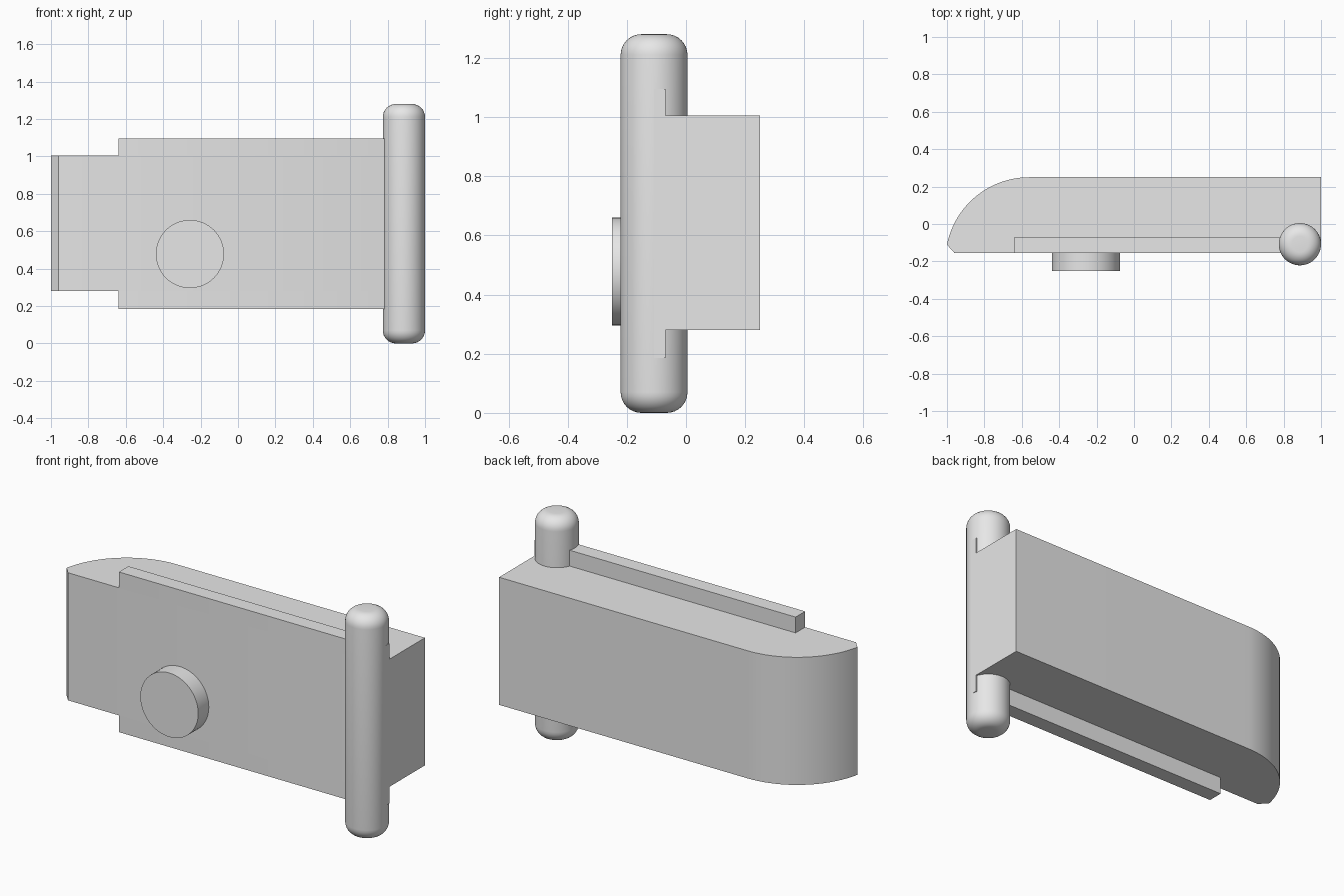
import bpy, bmesh
from math import radians, cos, sin, pi
from mathutils import Matrix

cube = bpy.data.objects.get("Cube")
if cube:
    bpy.data.objects.remove(cube, do_unlink=True)

grey = bpy.data.materials.new("plain_grey")
grey.use_nodes = True
grey.diffuse_color = (0.8, 0.8, 0.8, 1)
grey.node_tree.nodes["Principled BSDF"].inputs["Base Color"].default_value = (0.8, 0.8, 0.8, 1)


def finish(bm, name):
    """Turn a bmesh into a smooth-shaded object with sharp corners kept."""
    bmesh.ops.recalc_face_normals(bm, faces=bm.faces)
    mesh = bpy.data.meshes.new(name)
    bm.to_mesh(mesh)
    bm.free()
    mesh.materials.append(grey)
    obj = bpy.data.objects.new(name, mesh)
    bpy.context.collection.objects.link(obj)
    bpy.ops.object.select_all(action='DESELECT')
    obj.select_set(True)
    bpy.context.view_layer.objects.active = obj
    bpy.ops.object.shade_smooth_by_angle(angle=radians(30))
    return obj


def prism(name, outline, z0, z1):
    """Extrude a plan outline upwards from z0 to z1."""
    bm = bmesh.new()
    face = bm.faces.new([bm.verts.new((x, y, z0)) for x, y in outline])
    new = bmesh.ops.extrude_face_region(bm, geom=[face])["geom"]
    verts = [v for v in new if isinstance(v, bmesh.types.BMVert)]
    bmesh.ops.translate(bm, verts=verts, vec=(0, 0, z1 - z0))
    return finish(bm, name)


def cylinder(name, radius, depth, matrix, rounding=0):
    """Capped cylinder, optionally with rounded rims."""
    bm = bmesh.new()
    bmesh.ops.create_cone(bm, cap_ends=True, segments=64, radius1=radius,
                          radius2=radius, depth=depth)
    if rounding:
        rims = [e for e in bm.edges if abs(e.verts[0].co.z - e.verts[1].co.z) < 1e-4]
        bmesh.ops.bevel(bm, geom=rims, offset=rounding, segments=8,
                        profile=0.5, affect='EDGES')
    bmesh.ops.transform(bm, matrix=matrix, verts=bm.verts)
    return finish(bm, name)


FRONT = -0.155
LOW, HIGH = 0.28, 1.005
PIN_X, PIN_Y, PIN_R = 0.887, -0.108, 0.113

# Main block with a rounded back corner and a small front chamfer
R = 0.449
steps = 24
arc = []
for i in range(steps + 1):
    a = pi / 2 + radians(78.6) * i / steps
    arc.append((-0.56 + R * cos(a), 0.25 - R + R * sin(a)))
prism("main_block", [(1, 0.25)] + arc +
      [(-0.96, FRONT), (PIN_X, FRONT), (1, PIN_Y)], LOW, HIGH)

# Thin front flanges above and below the block
flange = [(-0.64, -0.07), (-0.64, FRONT), (PIN_X, FRONT), (1, PIN_Y), (1, -0.07)]
prism("upper_flange", flange, HIGH, 1.095)
prism("lower_flange", flange, 0.185, LOW)

# Upright hinge pin with rounded ends
cylinder("hinge_pin", PIN_R, 1.28, Matrix.Translation((PIN_X, PIN_Y, 0.64)), 0.07)

# Round button on the front
cylinder("front_button", 0.182, 0.12,
         Matrix.Translation((-0.257, -0.19, 0.478)) @ Matrix.Rotation(pi / 2, 4, 'X'))
